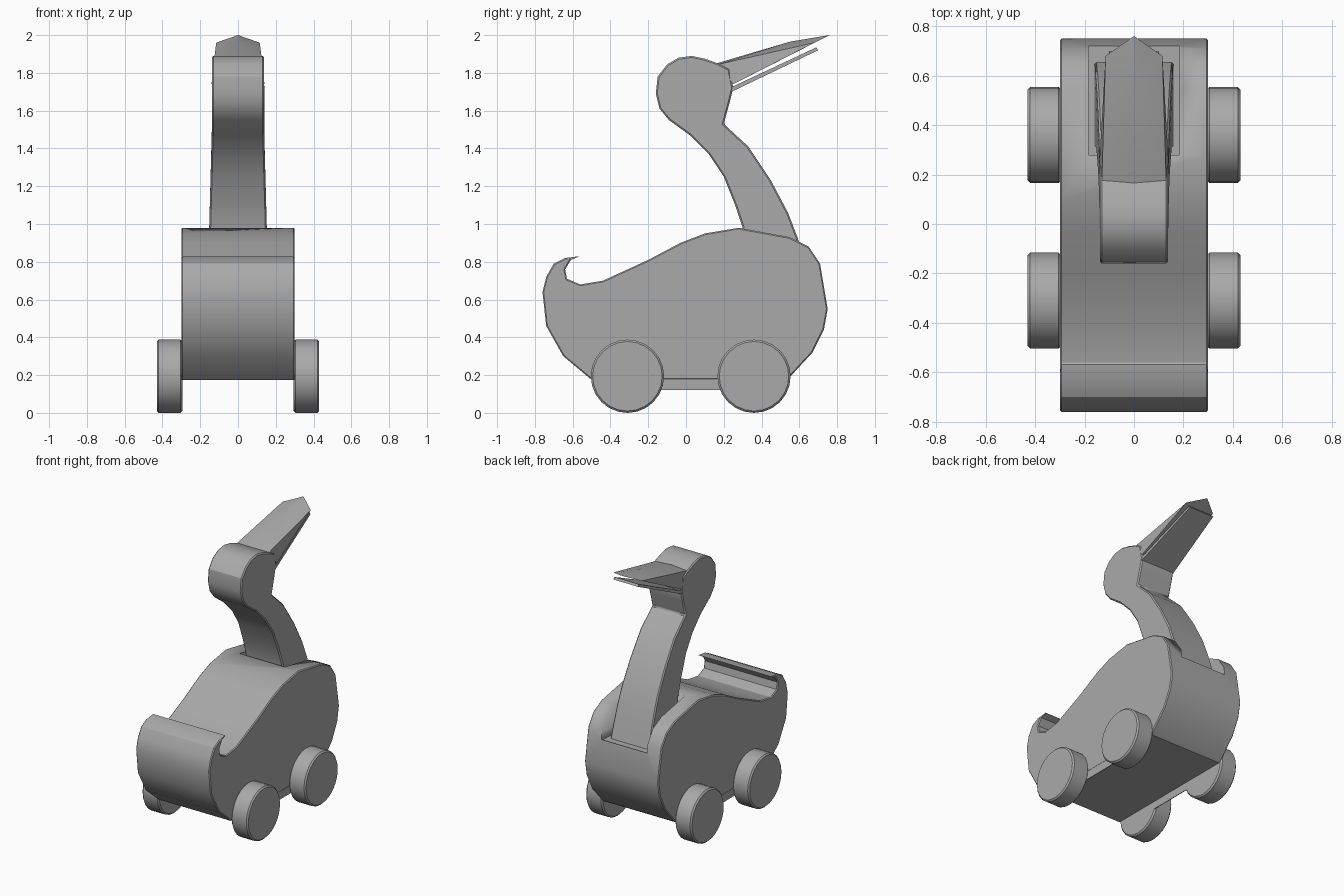
import bpy, bmesh, math
from mathutils import Matrix

if "Cube" in bpy.data.objects:
    bpy.data.objects.remove(bpy.data.objects["Cube"])

grey = bpy.data.materials.new("plain grey")
grey.diffuse_color = (0.4, 0.4, 0.4, 1)
grey.use_nodes = True
grey.node_tree.nodes["Principled BSDF"].inputs["Base Color"].default_value = grey.diffuse_color


def finish(name, bm, bevel=0.0, angle=30):
    bmesh.ops.recalc_face_normals(bm, faces=bm.faces)
    me = bpy.data.meshes.new(name)
    bm.to_mesh(me)
    bm.free()
    me.materials.append(grey)
    ob = bpy.data.objects.new(name, me)
    bpy.context.collection.objects.link(ob)
    if bevel:
        m = ob.modifiers.new("bevel", 'BEVEL')
        m.width, m.segments = bevel, 1
        m.limit_method, m.angle_limit = 'ANGLE', math.radians(60)
    bpy.context.view_layer.objects.active = ob
    ob.select_set(True)
    bpy.ops.object.shade_smooth_by_angle(angle=math.radians(angle))
    ob.select_set(False)
    return ob


def slab(name, profile, x0, x1, bevel=0.0, flare=None):
    """Extrude a side profile of (y, z) points from x0 to x1."""
    bm = bmesh.new()
    face = bm.faces.new([bm.verts.new((x0, y, z)) for y, z in profile])
    new = bmesh.ops.extrude_face_region(bm, geom=[face])["geom"]
    for v in new:
        if isinstance(v, bmesh.types.BMVert):
            v.co.x = x1
    if flare:
        for v in bm.verts:
            v.co.x *= flare(v.co.z)
    return finish(name, bm, bevel)


def hull(name, points):
    bm = bmesh.new()
    for p in points:
        bm.verts.new(p)
    bmesh.ops.convex_hull(bm, input=bm.verts[:])
    return finish(name, bm, angle=15)


# Body with curled tail
body = slab("body", [
    (-.56, .83), (-.64, .82), (-.70, .79), (-.74, .72), (-.76, .64), (-.74, .46),
    (-.65, .30), (-.50, .175), (.53, .175), (.55, .19), (.67, .32), (.73, .44),
    (.75, .55), (.71, .79), (.65, .88), (.55, .93), (.28, .98), (.10, .95),
    (-.03, .90), (-.20, .81), (-.44, .70), (-.56, .68), (-.63, .71),
    (-.64, .76), (-.61, .81)], -.30, .30, .008)

# Socket cut into the chest for the neck
bm = bmesh.new()
bmesh.ops.create_cube(bm, size=1, matrix=Matrix.Translation((0, .50, .97)) @
                      Matrix.Diagonal((.37, .44, .50, 1)))
cutter = finish("socket_cutter", bm)
cutter.hide_render = True
cutter.hide_set(True)
cut = body.modifiers.new("socket", 'BOOLEAN')
cut.operation, cut.object, cut.solver = 'DIFFERENCE', cutter, 'EXACT'

# Thin skirts hanging below the body sides
for side, tag in ((1, "right"), (-1, "left")):
    slab("skirt_" + tag, [(-.50, .18), (-.43, .12), (.47, .12), (.54, .18)],
         side * .295, side * .30)

# Head and neck, slightly wider toward the base
slab("head_and_neck", [
    (-.16, 1.69), (-.15, 1.78), (-.10, 1.845), (-.04, 1.88), (.03, 1.89),
    (.10, 1.875), (.17, 1.85), (.23, 1.82), (.25, 1.72), (.23, 1.64), (.20, 1.53),
    (.33, 1.41), (.45, 1.23), (.54, 1.06), (.59, .93), (.66, .70), (.31, .70),
    (.30, .98), (.26, 1.10), (.20, 1.25), (.12, 1.37), (.02, 1.47),
    (-.09, 1.55), (-.14, 1.61)], -.138, .138, .008,
    flare=lambda z: 1 + .1 * max(0, min(1, 1.5 - z) / .5 if z < 1.5 else 0))

# Upper beak with a raised ridge and pointed tip
hull("upper_beak", [(0, .16, 1.85), (0, .55, 1.965), (0, .76, 2.0)] + [
    (s * x, y, z) for s in (1, -1) for x, y, z in
    ((.13, .17, 1.845), (.14, .25, 1.74), (.115, .68, 1.96))])

# Thin lower beak
hull("lower_beak", [(s * x, y, z) for s in (1, -1) for x, y, z in
                    ((.138, .22, 1.715), (.138, .22, 1.69),
                     (.10, .69, 1.935), (.10, .70, 1.92))])

# Wheels
for side, tag in ((1, "right"), (-1, "left")):
    for y, end in ((-.31, "front"), (.36, "rear")):
        bm = bmesh.new()
        bmesh.ops.create_cone(bm, cap_ends=True, segments=24, radius1=.194,
                              radius2=.194, depth=.135,
                              matrix=Matrix.Translation((side * .3625, y, .194)) @
                              Matrix.Rotation(math.pi / 2, 4, 'Y'))
        finish(f"wheel_{end}_{tag}", bm, .01)
